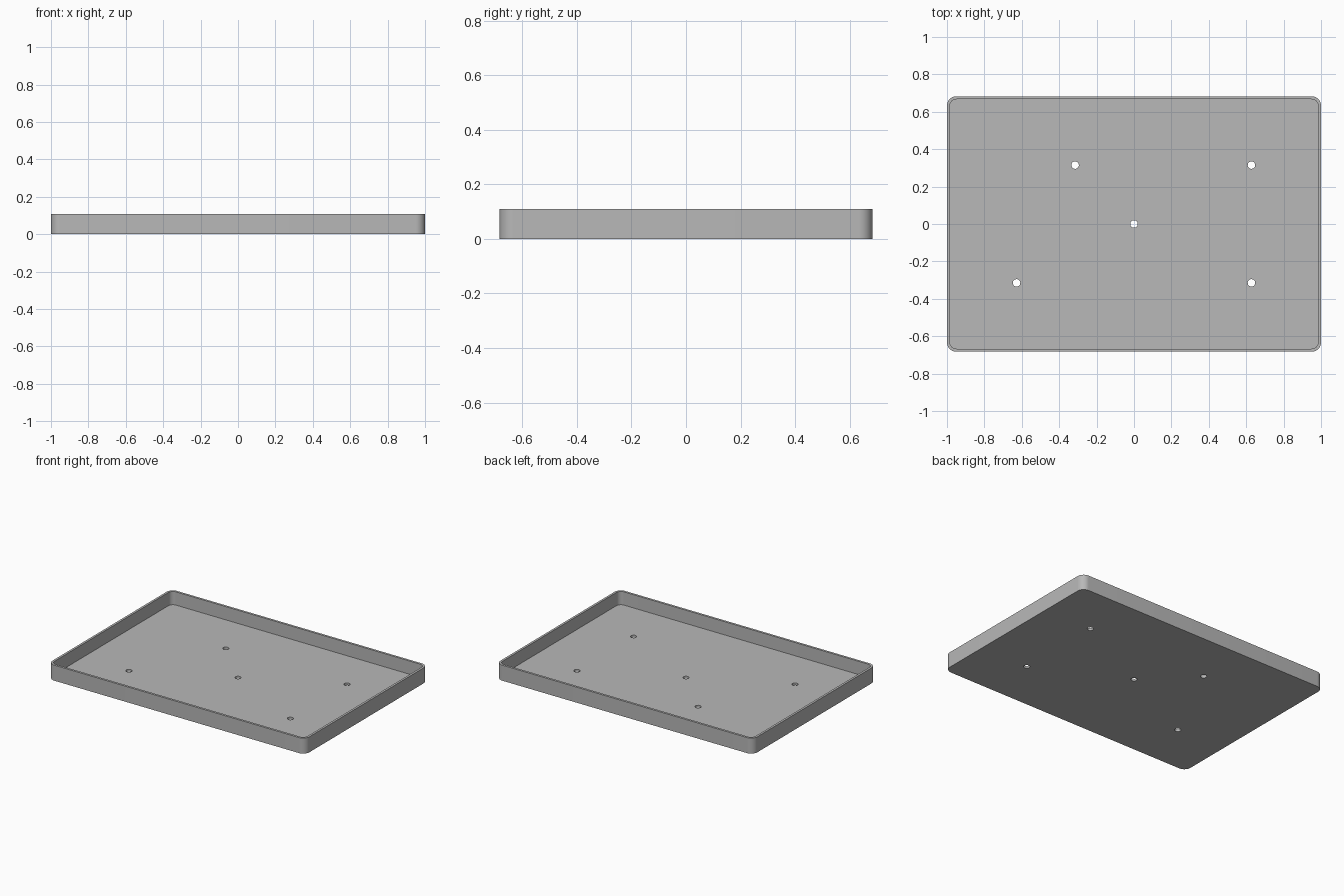
import bpy, bmesh, math

if "Cube" in bpy.data.objects:
    bpy.data.objects.remove(bpy.data.objects["Cube"])

HALF_X, HALF_Y, HEIGHT = 1.0, 0.683, 0.109
WALL, FLOOR, RADIUS = 0.016, 0.016, 0.05
HOLES = [(0, 0), (-0.315, 0.315), (0.628, 0.315), (-0.628, -0.315), (0.628, -0.315)]
HOLE_RADIUS = 0.02

grey = bpy.data.materials.new("plain_grey")
grey.use_nodes = True
grey.diffuse_color = (0.48, 0.48, 0.48, 1)
grey.node_tree.nodes["Principled BSDF"].inputs["Base Color"].default_value = grey.diffuse_color


def prism(name, outline, bottom, top):
    """Extrude a flat outline between two heights."""
    bm = bmesh.new()
    face = bm.faces.new([bm.verts.new((x, y, bottom)) for x, y in outline])
    moved = bmesh.ops.extrude_face_region(bm, geom=[face])["geom"]
    for v in moved:
        if isinstance(v, bmesh.types.BMVert):
            v.co.z = top
    bmesh.ops.recalc_face_normals(bm, faces=bm.faces)
    mesh = bpy.data.meshes.new(name)
    bm.to_mesh(mesh)
    bm.free()
    mesh.materials.append(grey)
    obj = bpy.data.objects.new(name, mesh)
    bpy.context.collection.objects.link(obj)
    return obj


def rounded_rectangle(hx, hy, r, steps=12):
    points = []
    for corner, (sx, sy) in enumerate([(1, 1), (-1, 1), (-1, -1), (1, -1)]):
        for i in range(steps + 1):
            a = (corner + i / steps) * math.pi / 2
            points.append((sx * (hx - r) + r * math.cos(a), sy * (hy - r) + r * math.sin(a)))
    return points


def circle(cx, cy, r, sides=32):
    angles = [2 * math.pi * i / sides for i in range(sides)]
    return [(cx + r * math.cos(a), cy + r * math.sin(a)) for a in angles]


# Solid block, then the cutters for the recess and the drain holes
tray = prism("tray", rounded_rectangle(HALF_X, HALF_Y, RADIUS), 0, HEIGHT)
cutters = [prism("recess_cutter",
                 rounded_rectangle(HALF_X - WALL, HALF_Y - WALL, RADIUS - WALL),
                 FLOOR, HEIGHT + 0.1)]
for x, y in HOLES:
    cutters.append(prism("hole_cutter", circle(x, y, HOLE_RADIUS), -0.1, FLOOR + 0.04))

# Cut, apply and tidy up
bpy.ops.object.select_all(action="DESELECT")
tray.select_set(True)
bpy.context.view_layer.objects.active = tray
for cutter in cutters:
    cutter.hide_render = True
    cut = tray.modifiers.new("cut", "BOOLEAN")
    cut.operation = "DIFFERENCE"
    cut.solver = "EXACT"
    cut.object = cutter
    bpy.ops.object.modifier_apply(modifier=cut.name)
    bpy.data.objects.remove(cutter)

bpy.ops.object.shade_smooth_by_angle(angle=math.radians(30))
